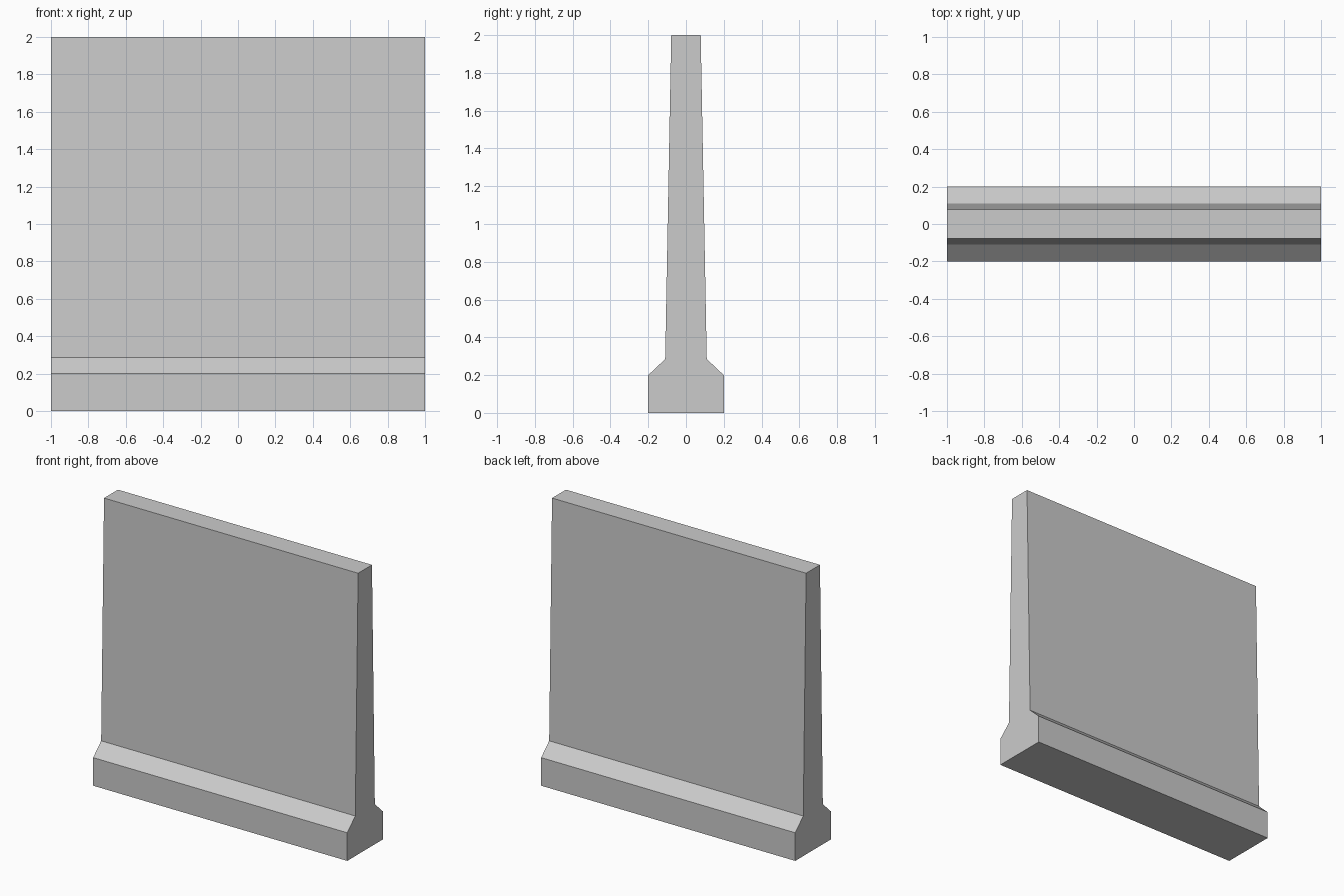
import bpy, bmesh

if "Cube" in bpy.data.objects:
    bpy.data.objects.remove(bpy.data.objects["Cube"])

# Plain concrete colour
concrete = bpy.data.materials.new("concrete_grey")
concrete.diffuse_color = (0.6, 0.6, 0.6, 1.0)
concrete.use_nodes = True
concrete.node_tree.nodes["Principled BSDF"].inputs["Base Color"].default_value = concrete.diffuse_color

# Half profile of the wall (y, z): footing, sloped shoulder, tapering stem
half = [(0.2, 0.0), (0.2, 0.2), (0.11, 0.285), (0.078, 2.0)]
profile = half + [(-y, z) for y, z in reversed(half)]

# Extrude the mirrored profile along x
bm = bmesh.new()
end = bm.faces.new([bm.verts.new((-1.0, y, z)) for y, z in profile])
res = bmesh.ops.extrude_face_region(bm, geom=[end], use_keep_orig=True)
moved = [g for g in res["geom"] if isinstance(g, bmesh.types.BMVert)]
bmesh.ops.translate(bm, verts=moved, vec=(2.0, 0, 0))
bmesh.ops.recalc_face_normals(bm, faces=bm.faces)

mesh = bpy.data.meshes.new("barrier_wall")
bm.to_mesh(mesh)
bm.free()
mesh.materials.append(concrete)
wall = bpy.data.objects.new("barrier_wall", mesh)
bpy.context.collection.objects.link(wall)
